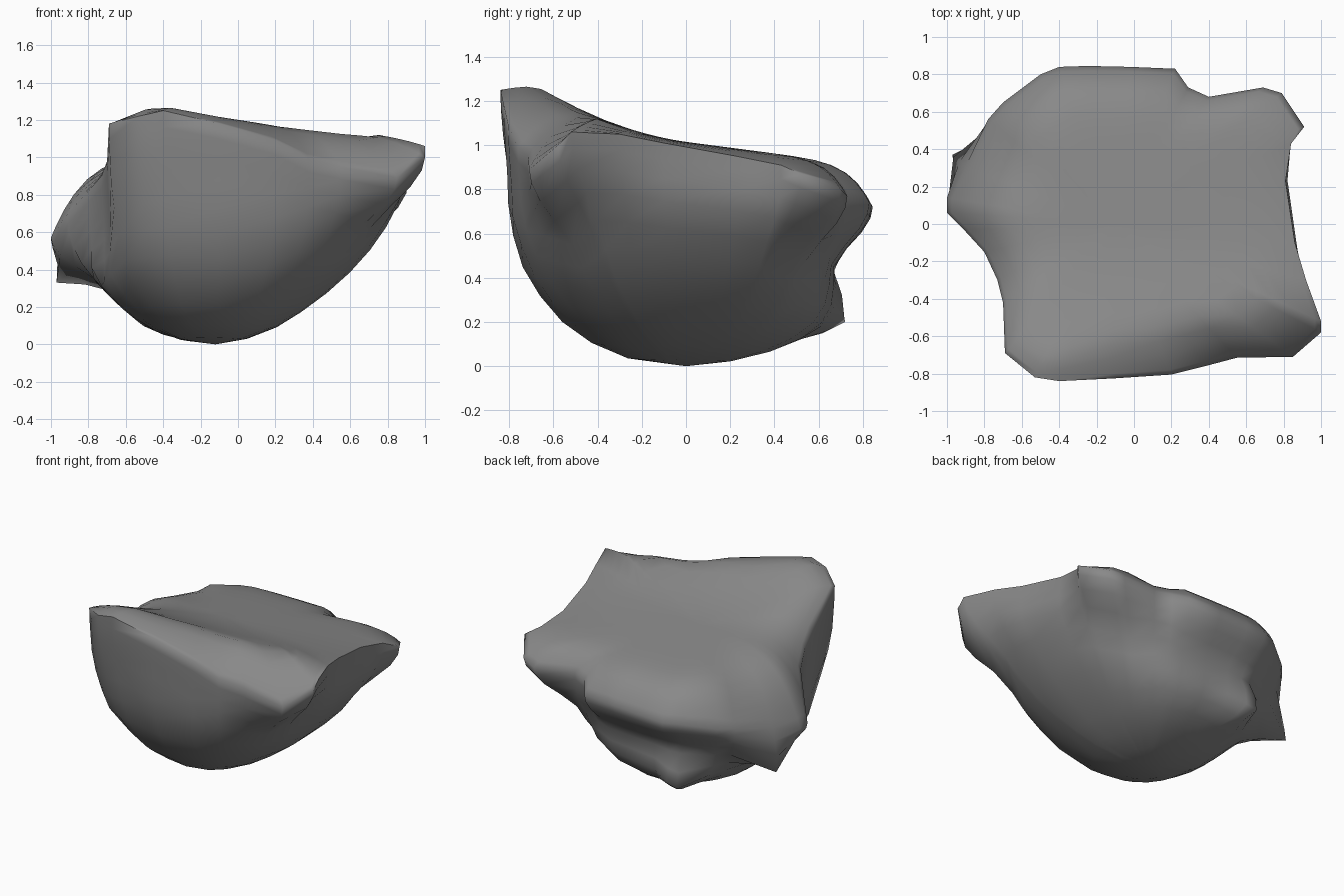
import bpy, bmesh, math
from mathutils import Vector

if "Cube" in bpy.data.objects:
    bpy.data.objects.remove(bpy.data.objects["Cube"])

CX = -0.12  # vertical axis of the bowl

# Irregular rim of the bowl, counter-clockwise from the right side
RIM = [(.81, .23, .95), (.84, .43, .91), (.91, .52, .87), (.79, .70, .80), (.69, .73, .77),
       (.40, .68, .80), (.29, .73, .79), (.22, .83, .74), (-.02, .84, .73), (-.25, .845, .72),
       (-.40, .84, .71), (-.50, .80, .71), (-.70, .65, .67), (-.78, .56, .66), (-.90, .31, .60),
       (-1, .14, .56), (-1, .06, .57), (-.91, -.03, .70), (-.80, -.15, .82), (-.73, -.30, .90),
       (-.70, -.42, .98), (-.69, -.69, 1.18), (-.53, -.82, 1.22), (-.40, -.84, 1.25),
       (-.10, -.825, 1.18), (.20, -.805, 1.09), (.38, -.76, .99), (.55, -.715, .95),
       (.85, -.71, .89), (1, -.58, 1.0), (1, -.52, 1.06), (.92, -.30, 1.05), (.86, -.10, 1.01)]

# Belly extents by height: z, left, right, front, back
LEVELS = [(0, .02, .02, .02, .02), (.03, .23, .17, .25, .27), (.1, .39, .35, .42, .49),
          (.2, .51, .50, .56, .62), (.3, .61, .63, .65, .67), (.45, .73, .79, .74, .67),
          (.65, .79, .93, .80, .73), (.8, .82, 1.0, .82, .78), (1.3, .84, 1.04, .84, .8)]


def extents(z):
    for a, b in zip(LEVELS, LEVELS[1:]):
        if z <= b[0]:
            f = (z - a[0]) / (b[0] - a[0])
            return [p + (q - p) * f for p, q in zip(a[1:], b[1:])]
    return LEVELS[-1][1:]


def belly_radius(z, dx, dy):
    l, r, f, b = extents(z)
    p = 2 + (.8 if dx > 0 else .5) * min(z, 1)
    if dx > 0 and dy > 0:
        p += .3
    return (abs(dx / (r if dx > 0 else l)) ** p + abs(dy / (b if dy > 0 else f)) ** p) ** (-1 / p)


def top_height(x, y):
    # Sloping sheet that rises to a ridge along the front
    z = 1.015 - .13 * y + .38 * min(y, 0) ** 2
    ridge = 1.205 - (.1 if x > 0 else .21) * x
    return min(z, ridge, 1.31)


def smooth(a, b, t):
    t = max(0, min(1, (t - a) / (b - a)))
    return t * t * (3 - 2 * t)


bm = bmesh.new()
rings = []

# Underside rings, from the bottom up to the rim
for t in (.03, .09, .17, .27, .38, .5, .62, .74, .84, .93, 1):
    ring = []
    for x, y, zr in RIM:
        R = math.hypot(x - CX, y)
        dx, dy = (x - CX) / R, y / R
        z = zr * t
        bulge = 1.03 if x > .7 and abs(y) < .35 else .975
        r = min(belly_radius(z, dx, dy), R * bulge)
        r += (R - r) * smooth(.62, 1, t)
        ring.append(bm.verts.new((CX + dx * r, dy * r, z)))
    rings.append(ring)
belly = [v for ring in rings[:-1] for v in ring]

# Top rings, rolling over from the rim and running in to the centre
for s in (.97, .92, .86, .78, .69, .58, .44, .28, .12):
    ring = []
    for x, y, zr in RIM:
        px, py = CX + (x - CX) * s, y * s
        k = 9 if y > .6 else 5 if x < -.7 else 6
        z = top_height(px, py) + (zr - top_height(x, y)) * s ** k
        ring.append(bm.verts.new((px, py, z)))
    rings.append(ring)

n = len(RIM)
for a, b in zip(rings, rings[1:]):
    for i in range(n):
        j = (i + 1) % n
        bm.faces.new((a[i], a[j], b[j], b[i]))
low = bm.verts.new((CX, 0, 0))
mid = bm.verts.new((CX, 0, top_height(CX, 0)))
for i in range(n):
    j = (i + 1) % n
    bm.faces.new((low, rings[0][j], rings[0][i]))
    bm.faces.new((mid, rings[-1][i], rings[-1][j]))

# Two pulled-out points on the back left of the belly
for target, size in (((-.97, .37, .33), .12), ((-.43, .72, .20), .14)):
    target = Vector(target)
    near = min(belly, key=lambda v: (v.co - target).length)
    origin = near.co.copy()
    for v in belly:
        w = math.exp(-((v.co - origin).length / size) ** 2)
        v.co += (target - origin) * w

bmesh.ops.recalc_face_normals(bm, faces=bm.faces)
mesh = bpy.data.meshes.new("rock_bowl")
bm.to_mesh(mesh)
bm.free()
grey = bpy.data.materials.new("dark_grey")
grey.diffuse_color = (.25, .25, .25, 1)
grey.use_nodes = True
grey.node_tree.nodes["Principled BSDF"].inputs["Base Color"].default_value = grey.diffuse_color
mesh.materials.append(grey)
obj = bpy.data.objects.new("rock_bowl", mesh)
bpy.context.collection.objects.link(obj)
bpy.context.view_layer.objects.active = obj
obj.select_set(True)
bpy.ops.object.shade_smooth_by_angle(angle=math.radians(70))
